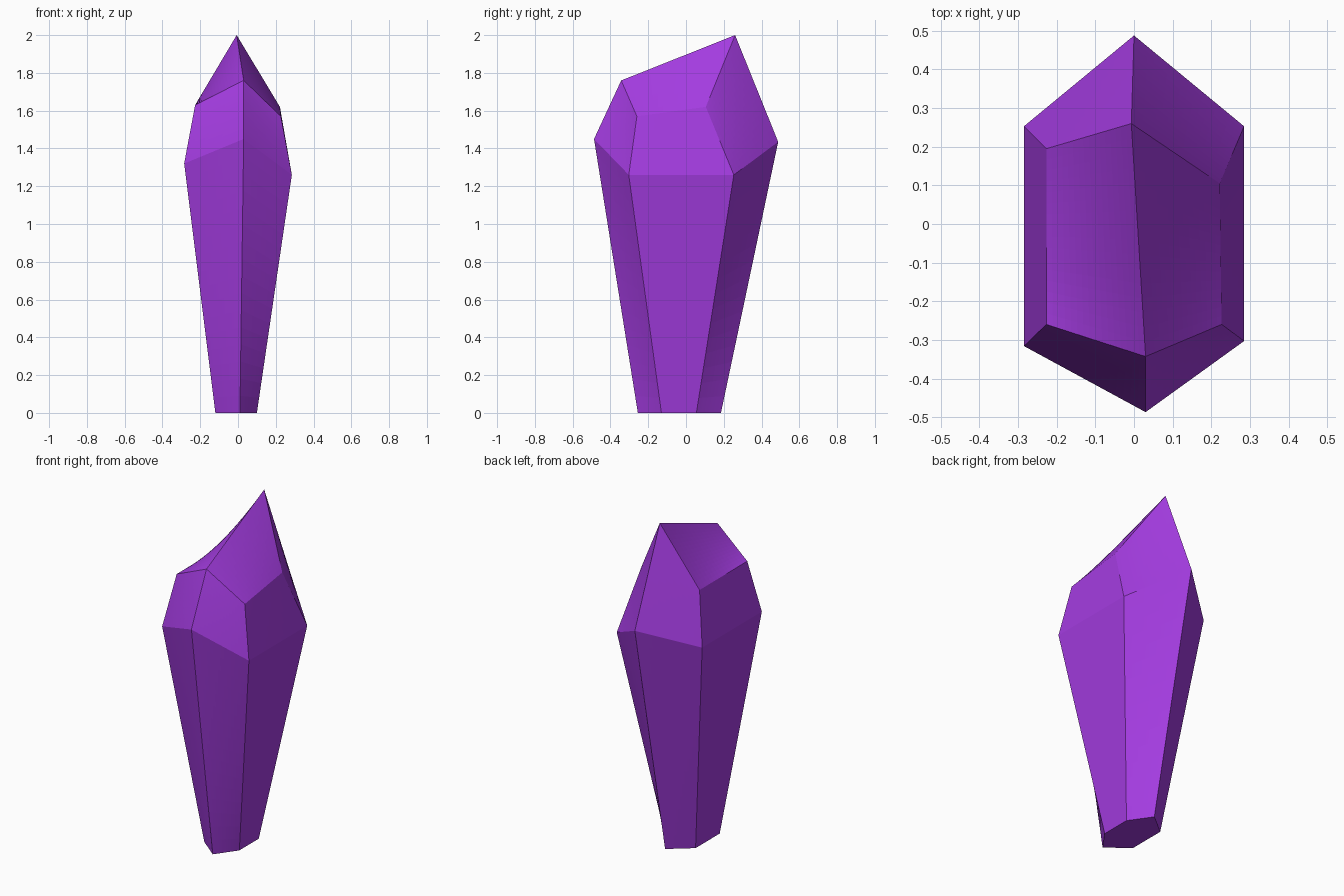
import bpy
import bmesh

default_cube = bpy.data.objects.get("Cube")
if default_cube:
    bpy.data.objects.remove(default_cube, do_unlink=True)


def make_material(name, colour):
    material = bpy.data.materials.new(name)
    material.use_nodes = True
    material.diffuse_color = colour
    shader = next(n for n in material.node_tree.nodes if n.type == "BSDF_PRINCIPLED")
    shader.inputs["Base Color"].default_value = colour
    return material


# Six-sided rings, each ordered front, right front, right back, back, left back, left front
base_ring = [(0.01, -0.255, 0), (0.1, -0.13, 0), (0.1, 0.055, 0),
             (0.01, 0.185, 0), (-0.12, 0.08, 0), (-0.12, -0.15, 0)]
girdle_ring = [(0.03, -0.487, 1.45), (0.285, -0.303, 1.26), (0.285, 0.253, 1.26),
               (0, 0.488, 1.435), (-0.285, 0.253, 1.32), (-0.285, -0.316, 1.32)]
crown_ring = [(0.03, -0.343, 1.76), (0.227, -0.26, 1.57), (0.222, 0.105, 1.62),
              (-0.007, 0.26, 2), (-0.227, 0.195, 1.63), (-0.227, -0.26, 1.63)]


def bridge(bm, lower, upper):
    """Join two rings of equal size with four-sided facets."""
    count = len(lower)
    for i in range(count):
        j = (i + 1) % count
        bm.faces.new((lower[i], lower[j], upper[j], upper[i]))


bm = bmesh.new()
base, girdle, crown = (
    [bm.verts.new(point) for point in ring]
    for ring in (base_ring, girdle_ring, crown_ring)
)

# Tapering body and shoulder facets
bridge(bm, base, girdle)
bridge(bm, girdle, crown)

# Two roof facets meeting on a ridge from front to back
front, right_front, right_back, back, left_back, left_front = crown
bm.faces.new((front, right_front, right_back, back))
bm.faces.new((back, left_back, left_front, front))

# Flat underside in two halves
front, right_front, right_back, back, left_back, left_front = base
bm.faces.new((right_back, right_front, front, left_front))
bm.faces.new((left_front, left_back, back, right_back))

bmesh.ops.recalc_face_normals(bm, faces=bm.faces[:])
mesh = bpy.data.meshes.new("crystal")
bm.to_mesh(mesh)
bm.free()
mesh.materials.append(make_material("purple crystal", (0.37, 0.045, 0.75, 1)))

crystal = bpy.data.objects.new("crystal", mesh)
bpy.context.collection.objects.link(crystal)

# Simple subdivision gives the twisted facets an even curve and keeps the edges
subdivision = crystal.modifiers.new("facet_subdivision", "SUBSURF")
subdivision.subdivision_type = "SIMPLE"
subdivision.levels = 4
subdivision.render_levels = 4
